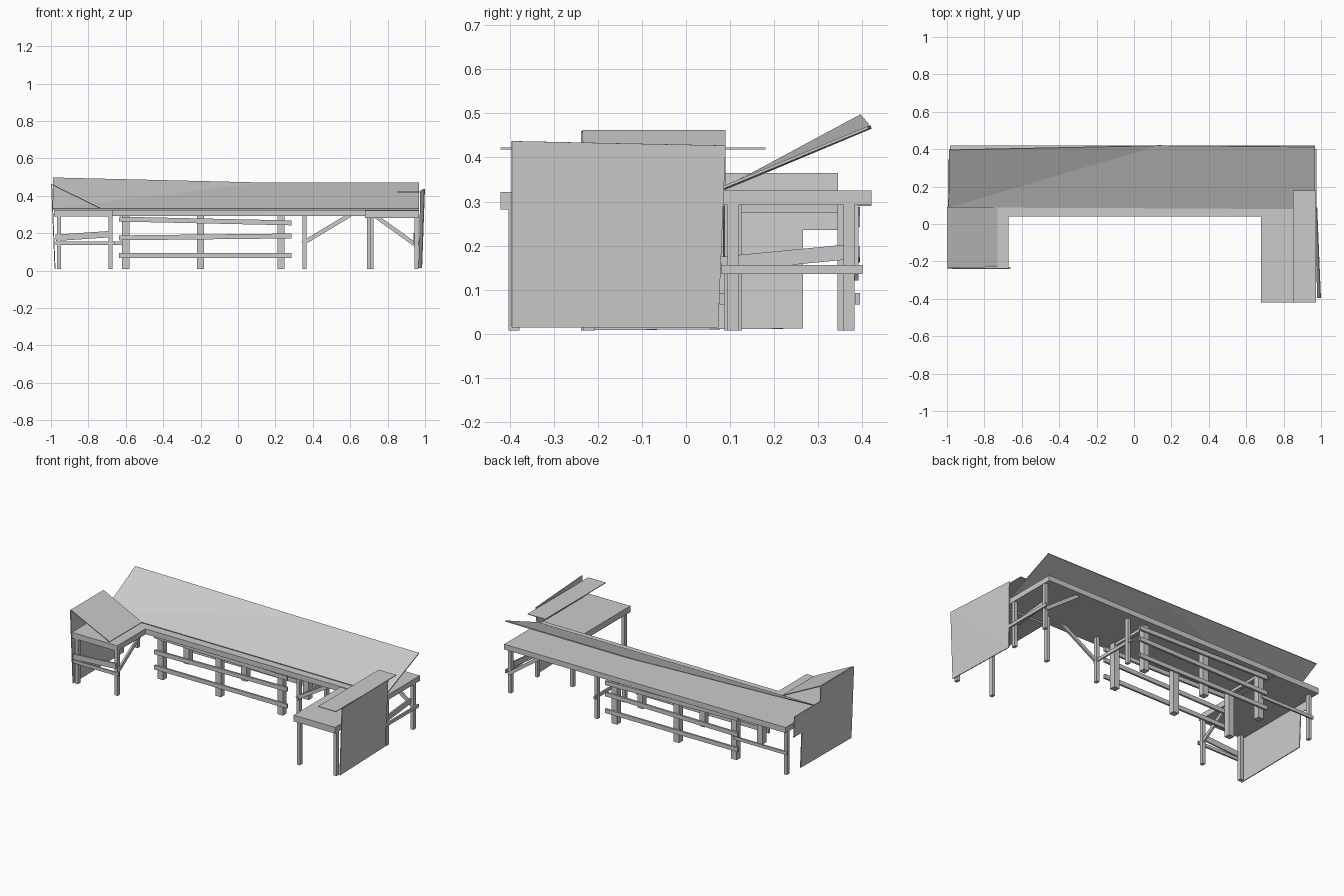
import bpy
from mathutils import Vector


def mesh(name, verts, faces):
    me = bpy.data.meshes.new(name)
    me.from_pydata(verts, [], faces)
    ob = bpy.data.objects.new(name, me)
    bpy.context.collection.objects.link(ob)
    return ob


BOX_FACES = [(0, 2, 3, 1), (4, 5, 7, 6), (0, 1, 5, 4),
             (2, 6, 7, 3), (0, 4, 6, 2), (1, 3, 7, 5)]


def box(name, xs, ys, zs):
    return mesh(name, [(x, y, z) for z in zs for y in ys for x in xs], BOX_FACES)


def beam(name, a, b, w, h):
    # straight timber from a to b, w wide sideways and h tall
    a, b = Vector(a), Vector(b)
    d = (b - a).normalized()
    side = d.cross(Vector((0, 0, 1))).normalized() * w / 2
    up = side.cross(d).normalized() * h / 2
    verts = [p + s * side + t * up for p in (a, b) for s in (-1, 1) for t in (-1, 1)]
    return mesh(name, verts, BOX_FACES)


def sheet(name, verts, faces, thick=0.005):
    ob = mesh(name, verts, faces)
    m = ob.modifiers.new("thickness", 'SOLIDIFY')
    m.thickness = thick
    m.offset = 0
    return ob


def post(name, x, y, w, d, top=0.3):
    box(name, (x - w / 2, x + w / 2), (y - d / 2, y + d / 2), (0.008, top))


# table tops forming a U
box("left_table_top", (-0.985, -0.67), (-0.238, 0.42), (0.29, 0.325))
box("main_table_top", (-0.67, 0.967), (0.04, 0.42), (0.292, 0.325))
box("right_table_top", (0.68, 0.967), (-0.42, 0.04), (0.282, 0.321))

# long sloping display board
sheet("sloping_board",
      [(-0.99, 0.09, 0.33), (0.13, 0.085, 0.33), (0.967, 0.08, 0.33),
       (-0.99, 0.397, 0.495), (0.13, 0.42, 0.468), (0.967, 0.413, 0.468)],
      [(0, 1, 4), (0, 4, 3), (1, 2, 5, 4)], 0.006)

# left sloping board, right flat shelf board
sheet("left_sloping_board",
      [(-0.995, -0.235, 0.46), (-0.995, 0.09, 0.46),
       (-0.73, 0.09, 0.33), (-0.73, -0.23, 0.33)], [(0, 1, 2, 3)])
box("right_shelf_board", (0.85, 0.972), (-0.42, 0.18), (0.418, 0.422))

# side panels
sheet("right_side_panel",
      [(0.968, 0.073, 0.015), (0.982, -0.395, 0.015),
       (0.997, -0.395, 0.437), (0.977, 0.09, 0.427)], [(0, 1, 2), (0, 2, 3)])
outline = [(-0.238, 0.008), (0.265, 0.012), (0.265, 0.235), (0.345, 0.235),
           (0.345, 0.365), (0.09, 0.365), (0.09, 0.46), (-0.238, 0.46)]
sheet("left_side_panel", [(-0.978 - 0.04 * z, y, z) for y, z in outline],
      [range(len(outline))])

# thin table legs
for x, y in ((-0.957, -0.22), (-0.682, -0.22), (-0.957, 0.37), (0.355, 0.1),
             (0.355, 0.37), (0.70, -0.39), (0.955, -0.39),
             (0.955, 0.107), (0.955, 0.37)):
    post("table_leg", x, y, 0.02, 0.025)

# trestle rack under the main table
for y, rail_y in ((0.108, 0.082), (0.363, 0.389)):
    for x in (-0.6, -0.2, 0.23):
        post("rack_post", x, y, 0.038, 0.038)
    for z0, z1 in ((0.275, 0.255), (0.175, 0.185), (0.08, 0.08)):
        beam("rack_rail", (-0.635, rail_y, z0), (0.285, rail_y, z1), 0.012, 0.026)
for x in (-0.6, 0.23):
    beam("rack_cross_rail", (x, 0.09, 0.285), (x, 0.38, 0.285), 0.02, 0.02)

# left table rails and braces
beam("left_front_rail", (-0.975, -0.235, 0.146), (-0.66, -0.235, 0.146), 0.01, 0.02)
beam("left_front_slanted_rail", (-0.975, -0.235, 0.175), (-0.68, -0.235, 0.195), 0.01, 0.034)
beam("left_back_rail", (-0.975, 0.385, 0.146), (-0.6, 0.385, 0.146), 0.01, 0.02)
beam("left_table_brace", (-0.682, -0.22, 0.15), (-0.682, 0.0, 0.295), 0.012, 0.022)

# right end rails and braces
beam("right_end_rail", (0.97, 0.08, 0.146), (0.97, 0.4, 0.146), 0.01, 0.02)
beam("right_end_slanted_rail", (0.943, 0.08, 0.158), (0.943, 0.36, 0.185), 0.01, 0.034)
beam("inner_leg_rail", (0.355, 0.08, 0.146), (0.355, 0.4, 0.146), 0.01, 0.02)
beam("inner_brace", (0.345, 0.09, 0.145), (0.6, 0.09, 0.298), 0.012, 0.022)
beam("corner_brace", (0.96, 0.385, 0.13), (0.73, 0.385, 0.295), 0.012, 0.022)
post("middle_leg", 0.715, 0.1, 0.02, 0.025)
